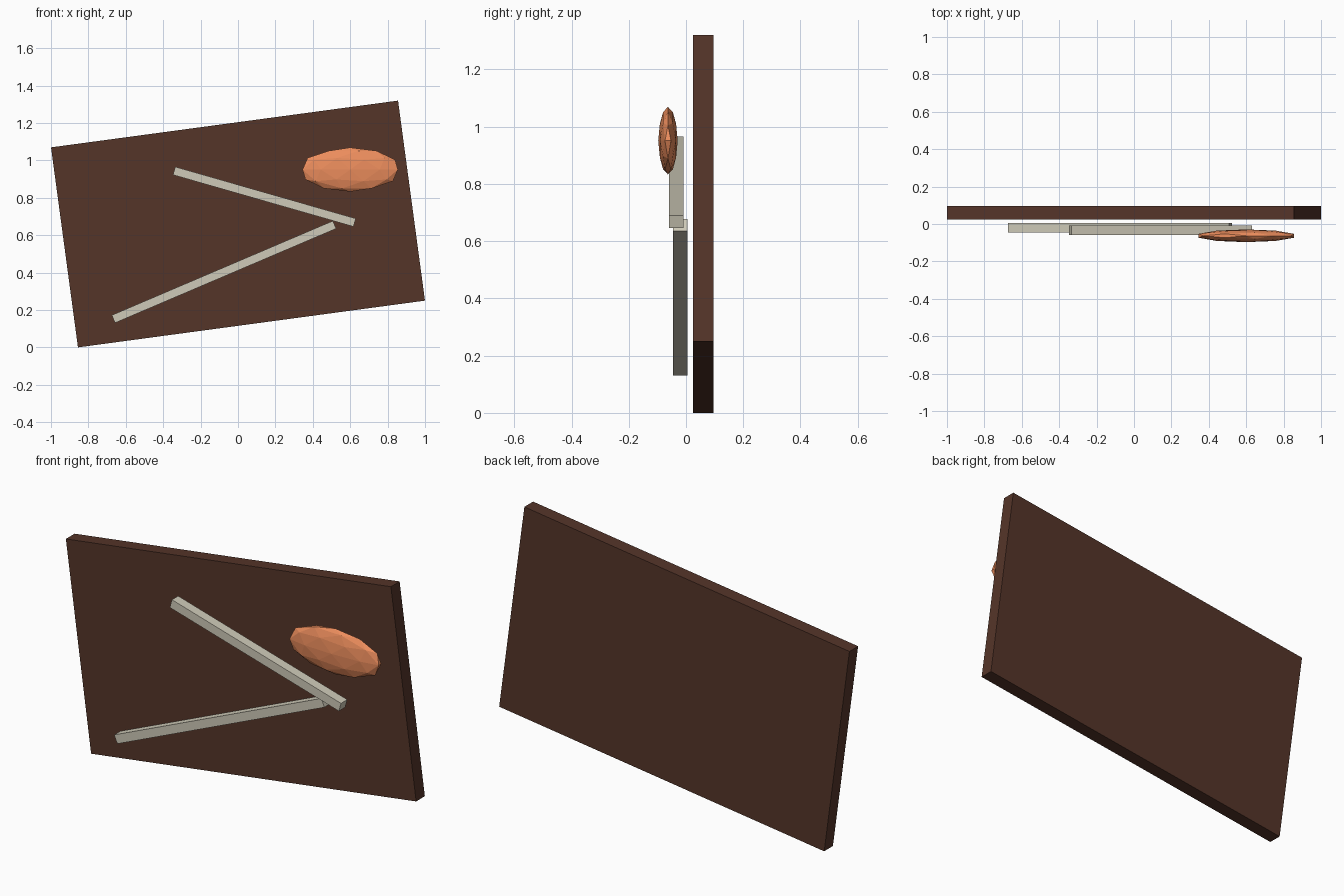
import bpy
from math import radians

if "Cube" in bpy.data.objects:
    bpy.data.objects.remove(bpy.data.objects["Cube"])


def paint(obj, name, rgb):
    mat = bpy.data.materials.get(name) or bpy.data.materials.new(name)
    mat.diffuse_color = (*rgb, 1)
    mat.use_nodes = True
    mat.node_tree.nodes["Principled BSDF"].inputs["Base Color"].default_value = mat.diffuse_color
    obj.data.materials.append(mat)


def slab(name, center, size, tilt, mat, rgb):
    """Box tilted in the front plane; positive tilt raises the +x end."""
    bpy.ops.mesh.primitive_cube_add(size=1, location=center,
                                    rotation=(0, -radians(tilt), 0))
    obj = bpy.context.object
    obj.name = name
    obj.scale = size
    paint(obj, mat, rgb)
    return obj


# Tilted backing board
slab("board", (0, 0.060, 0.66), (1.872, 0.071, 1.079), 7.67,
     "dark_brown", (0.09, 0.035, 0.022))

# Two bars meeting in a sideways V
CREAM = (0.62, 0.59, 0.48)
slab("upper_bar", (0.141, -0.034, 0.806), (1.004, 0.051, 0.045), -16.0, "cream", CREAM)
slab("lower_bar", (-0.075, -0.020, 0.404), (1.285, 0.051, 0.045), 23.1, "cream", CREAM)

# Flattened faceted pebble
bpy.ops.mesh.primitive_ico_sphere_add(subdivisions=2, radius=1,
                                      location=(0.60, -0.063, 0.951))
pebble = bpy.context.object
pebble.name = "pebble"
pebble.scale = (0.268, 0.034, 0.118)
paint(pebble, "orange", (0.85, 0.27, 0.11))
